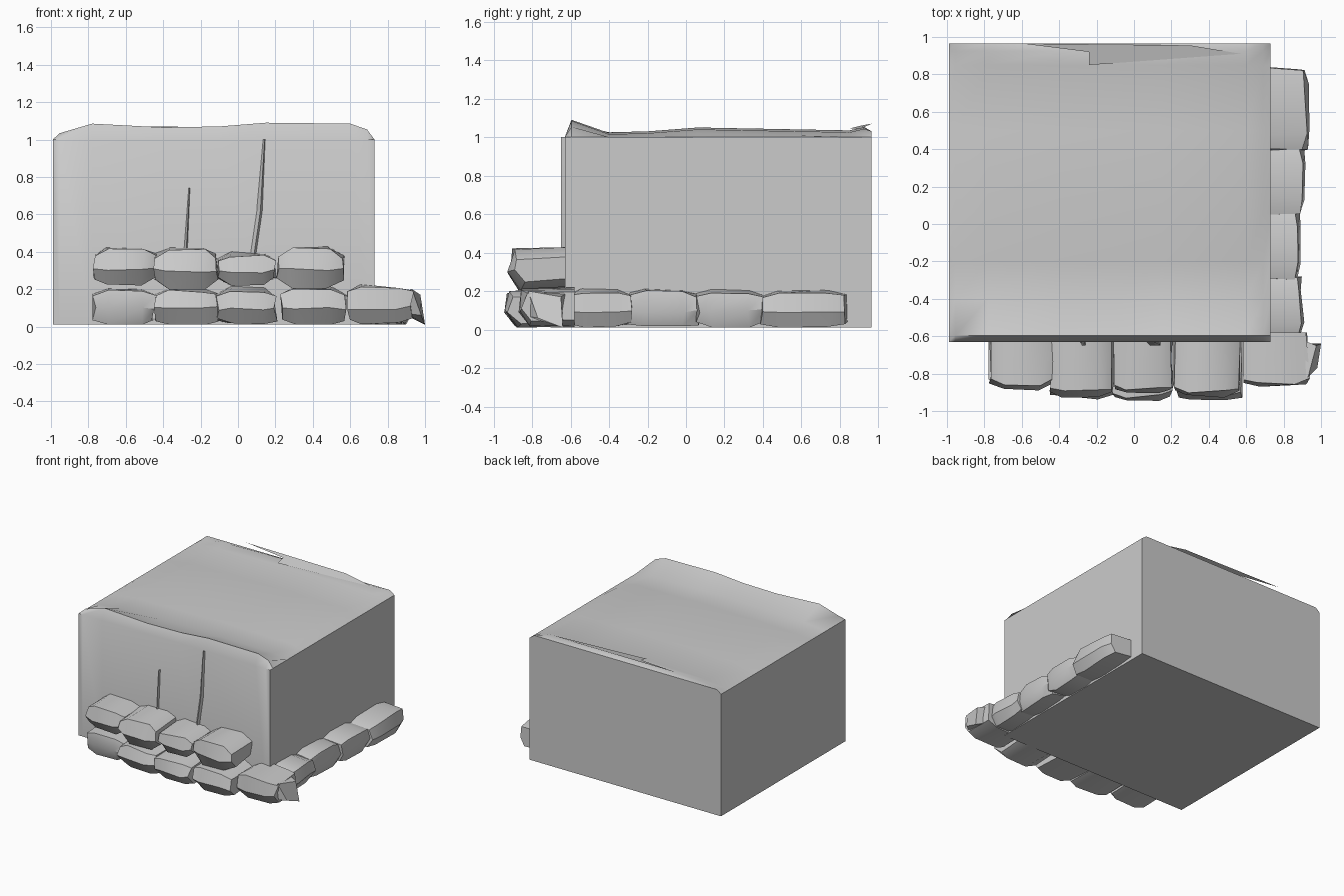
import bpy, bmesh, math, random
from mathutils import Vector

if "Cube" in bpy.data.objects:
    bpy.data.objects.remove(bpy.data.objects["Cube"])

random.seed(4)


def finish(name, bm, angle=40):
    bmesh.ops.recalc_face_normals(bm, faces=bm.faces)
    me = bpy.data.meshes.new(name)
    bm.to_mesh(me)
    bm.free()
    ob = bpy.data.objects.new(name, me)
    bpy.context.collection.objects.link(ob)
    bpy.ops.object.select_all(action='DESELECT')
    ob.select_set(True)
    bpy.context.view_layer.objects.active = ob
    bpy.ops.object.shade_smooth_by_angle(angle=math.radians(angle))
    return ob


def interp(pts, t):
    for (a, va), (b, vb) in zip(pts, pts[1:]):
        if t <= b:
            return va + (vb - va) * (t - a) / (b - a)
    return pts[-1][1]


# Canvas-covered block: sagging top sheet over straight sides
XS = [-0.99, -0.955, -0.78, -0.4, -0.1, 0.15, 0.6, 0.69, 0.73]
YS = [-0.63, -0.595, -0.4, -0.2, 0.06, 0.5, 0.85, 0.925, 0.965]
FRONT = [(-1, 1.02), (-0.78, 1.085), (-0.4, 1.065), (-0.1, 1.07),
         (0.15, 1.09), (0.6, 1.085), (0.73, 1.04)]
SPAN = [(-1, 1.0), (-0.78, 1.025), (-0.1, 1.04), (0.6, 1.03), (0.73, 1.0)]
SAG = [(-0.63, 0), (-0.4, -0.015), (-0.2, -0.01), (0.06, 0.01),
       (0.85, -0.005), (0.97, 0.0)]


def top_height(x, y):
    i_edge = x in (XS[0], XS[-1])
    j_edge = y in (YS[0], YS[-1])
    if i_edge or j_edge:
        return 1.0 if y == YS[0] or i_edge else 1.03
    h = interp(SPAN, x) + interp(SAG, y)
    if y == YS[1]:
        h = interp(FRONT, x)
    elif y == YS[-2]:
        h += 0.015
    return h


bm = bmesh.new()
n = len(XS)
top = [[bm.verts.new((x, y, top_height(x, y))) for y in YS] for x in XS]
for i in range(n - 1):
    for j in range(n - 1):
        bm.faces.new((top[i][j], top[i + 1][j], top[i + 1][j + 1], top[i][j + 1]))
rim = ([top[i][0] for i in range(n)] + [top[-1][j] for j in range(1, n)]
       + [top[i][-1] for i in range(n - 2, -1, -1)]
       + [top[0][j] for j in range(n - 2, 0, -1)])
low = [bm.verts.new((v.co.x, v.co.y, 0.01)) for v in rim]
for k in range(len(rim)):
    m = (k + 1) % len(rim)
    bm.faces.new((rim[k], low[k], low[m], rim[m]))
bm.faces.new(low)
finish("canvas_cover", bm)


# Pinched vertical creases in the front sheet
def crease(name, points, width):
    bm = bmesh.new()
    rows = []
    for k, (x, z) in enumerate(points):
        w = width * (1 if k < len(points) - 1 else 0.4)
        rows.append([bm.verts.new(p) for p in
                     ((x - w, -0.628, z), (x + w * 0.3, -0.65, z), (x + w, -0.628, z))])
    for a, b in zip(rows, rows[1:]):
        for k in range(2):
            bm.faces.new((a[k], a[k + 1], b[k + 1], b[k]))
    finish(name, bm, 10)


crease("front_crease_long", [(0.08, 0.38), (0.115, 0.62), (0.14, 1.0)], 0.016)
crease("front_crease_short", [(-0.28, 0.4), (-0.26, 0.74)], 0.01)

# Loose flap along the back edge of the top
bm = bmesh.new()
bm.faces.new([bm.verts.new(p) for p in
              ((-0.24, 0.85, 1.045), (0.57, 0.91, 1.045),
               (0.3, 0.955, 1.065), (-0.6, 0.965, 1.07), (-0.24, 0.92, 1.062))])
finish("back_flap", bm, 10)

# Sandbag: wall-side to outside profile, swept lengthwise with pinched ends
PROFILE = [(0, 0.04), (0.82, 0.0), (1.0, 0.42), (0.92, 0.92), (0.0, 1.0)]


def sandbag(name, a, b, wall, outer, z0, z1, side=False, pinch=0.5):
    bm = bmesh.new()
    rings = []
    for t, s in ((0, pinch), (0.22, 1), (0.78, 0.97), (1, pinch)):
        ring = []
        for d, h in PROFILE:
            along = a + (b - a) * t + random.uniform(-0.012, 0.012)
            reach = 1 if s > 0.9 else 0.93
            out = wall + (outer - wall) * d * reach + random.uniform(-0.012, 0.012) * d
            z = z0 + (z1 - z0) * (0.47 + (h - 0.47) * s) + random.uniform(-0.01, 0.01)
            z = max(z, 0.01)
            ring.append(bm.verts.new((out, along, z) if side else (along, out, z)))
        rings.append(ring)
    m = len(PROFILE)
    for r, q in zip(rings, rings[1:]):
        for k in range(m):
            bm.faces.new((r[k], r[(k + 1) % m], q[(k + 1) % m], q[k]))
    bm.faces.new(rings[0])
    bm.faces.new(rings[-1])
    finish(name, bm, 35)


# Front wall, two courses
LOWER = [(-0.77, -0.45, -0.87), (-0.44, -0.11, -0.93), (-0.11, 0.2, -0.95),
         (0.23, 0.57, -0.945)]
for k, (a, b, y) in enumerate(LOWER):
    sandbag(f"front_lower_bag_{k + 1}", a, b, -0.6, y, 0.01, 0.21, pinch=0.72)
UPPER = [(-0.77, -0.44, -0.88, 0.22, 0.43), (-0.45, -0.11, -0.92, 0.2, 0.43),
         (-0.11, 0.2, -0.91, 0.22, 0.395), (0.21, 0.56, -0.92, 0.21, 0.43)]
for k, (a, b, y, z0, z1) in enumerate(UPPER):
    sandbag(f"front_upper_bag_{k + 1}", a, b, -0.6, y, z0, z1, pinch=0.6)

# Corner bag with its tied tail
sandbag("corner_bag", 0.59, 0.93, -0.58, -0.87, 0.01, 0.22, pinch=0.75)
bm = bmesh.new()
base = [bm.verts.new(p) for p in ((0.9, -0.83, 0.07), (0.9, -0.64, 0.06),
                                  (0.9, -0.62, 0.19), (0.9, -0.82, 0.18))]
fan = [bm.verts.new(p) for p in ((0.98, -0.77, 0.06), (1.0, -0.64, 0.01),
                                 (0.975, -0.65, 0.17), (0.93, -0.82, 0.2))]
for k in range(4):
    bm.faces.new((base[k], base[(k + 1) % 4], fan[(k + 1) % 4], fan[k]))
bm.faces.new(fan)
finish("corner_bag_tail", bm, 15)

# Right-hand single course
SIDE = [(-0.6, -0.28, 0.90), (-0.29, 0.07, 0.89), (0.06, 0.4, 0.92), (0.39, 0.83, 0.94)]
for k, (a, b, x) in enumerate(SIDE):
    sandbag(f"side_bag_{k + 1}", a, b, 0.7, x, 0.01, 0.21, side=True, pinch=0.78)
